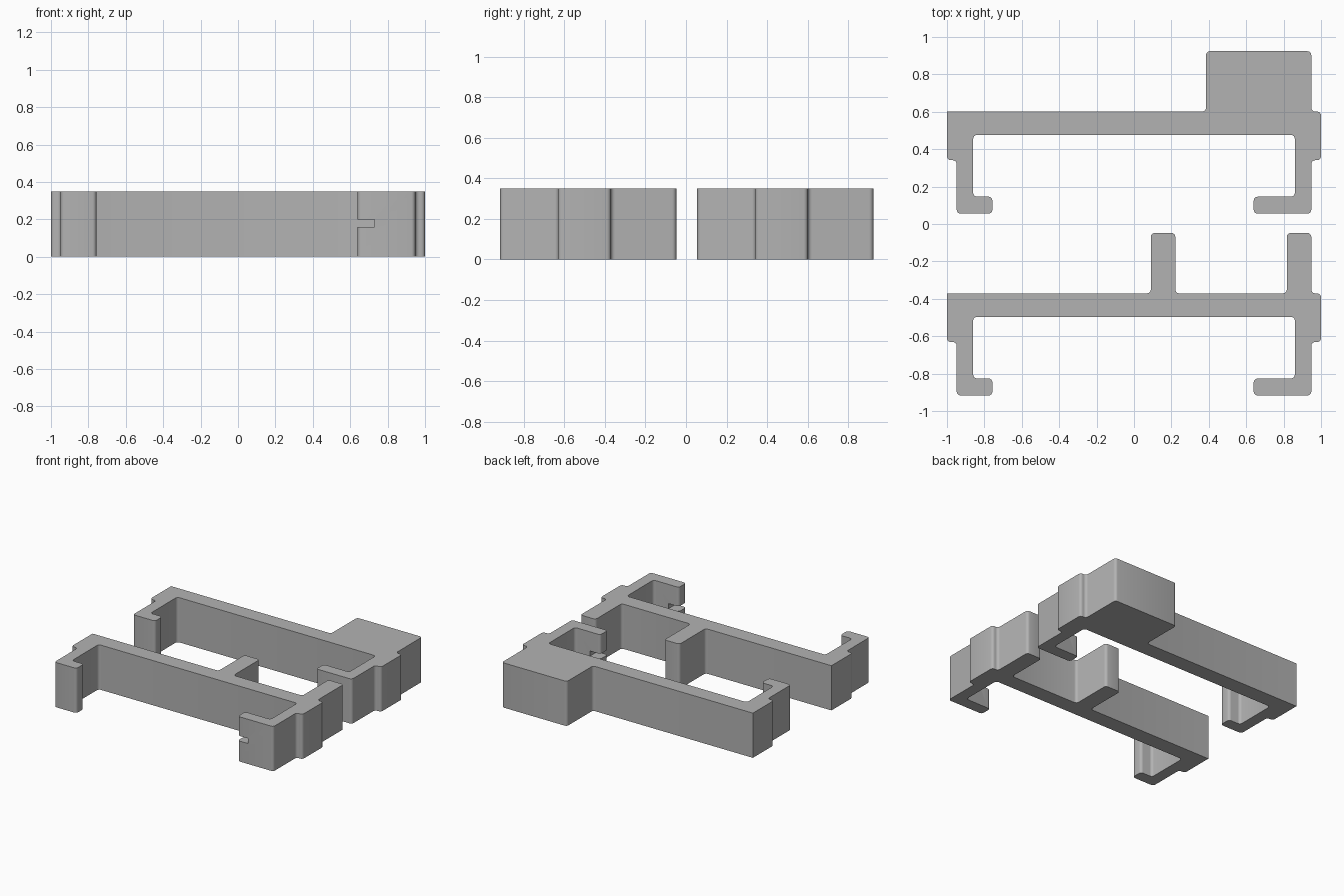
import bpy
import bmesh
from math import radians

HEIGHT = 0.35

cube = bpy.data.objects.get("Cube")
if cube:
    bpy.data.objects.remove(cube, do_unlink=True)

grey = bpy.data.materials.new("light grey plastic")
grey.use_nodes = True
colour = (0.45, 0.45, 0.45, 1)
grey.diffuse_color = colour
grey.node_tree.nodes["Principled BSDF"].inputs["Base Color"].default_value = colour


def hook(side, tip):
    """Side arm from the beam's back corner round the lip to the inner corner."""
    inner = side * 0.86
    outer = side * 0.948
    return [(side, 0), (side, -0.26), (outer, -0.26), (outer, -0.546),
            (tip, -0.546), (tip, -0.455), (inner, -0.455), (inner, -0.125)]


def extrude_profile(name, points, back_y):
    """Extrude a plan outline and round its upright edges."""
    bm = bmesh.new()
    face = bm.faces.new([bm.verts.new((x, y + back_y, 0)) for x, y in points])
    ret = bmesh.ops.extrude_face_region(bm, geom=[face])
    for v in ret["geom"]:
        if isinstance(v, bmesh.types.BMVert):
            v.co.z = HEIGHT
    bmesh.ops.recalc_face_normals(bm, faces=bm.faces)
    upright = [e for e in bm.edges if abs(e.verts[0].co.z - e.verts[1].co.z) > 0.1]
    # The beam's back left corner stays nearly square
    sharp = [e for e in upright if e.verts[0].co.x < -0.99
             and abs(e.verts[0].co.y - back_y) < 0.01]
    rounded = [e for e in upright if e not in sharp]
    bmesh.ops.bevel(bm, geom=rounded, offset=0.021, segments=4,
                    profile=0.5, affect='EDGES')
    mesh = bpy.data.meshes.new(name)
    bm.to_mesh(mesh)
    bm.free()
    mesh.materials.append(grey)
    obj = bpy.data.objects.new(name, mesh)
    bpy.context.collection.objects.link(obj)
    return obj


def cut_slot(obj, lip_y):
    """Cut the small slot through the left lip."""
    bpy.ops.mesh.primitive_cube_add(size=1, location=(0.665, lip_y, 0.18))
    cutter = bpy.context.object
    cutter.name = "slot_cutter"
    cutter.hide_render = True
    cutter.scale = (0.13, 0.2, 0.04)
    cutter.data.materials.append(grey)
    mod = obj.modifiers.new("slot", 'BOOLEAN')
    mod.operation = 'DIFFERENCE'
    mod.solver = 'EXACT'
    mod.object = cutter
    bpy.ops.object.select_all(action='DESELECT')
    obj.select_set(True)
    bpy.context.view_layer.objects.active = obj
    bpy.ops.object.modifier_apply(modifier=mod.name)
    bpy.data.objects.remove(cutter, do_unlink=True)
    bpy.ops.object.shade_smooth_by_angle(angle=radians(30))


def tab(x0, x1, depth):
    """Block standing out from the back of the beam."""
    return [(x0, 0), (x0, depth), (x1, depth), (x1, 0)]


def bracket(name, back_y, tabs):
    right = hook(-1, -0.757)
    left = hook(1, 0.64)
    outline = [right[0]] + tabs + left + right[:0:-1]
    obj = extrude_profile(name, outline, back_y)
    cut_slot(obj, back_y - 0.5)


# Rear bracket with a wide block, front bracket with two prongs
bracket("rear_bracket", 0.601, tab(0.385, 0.948, 0.323))
bracket("front_bracket", -0.371, tab(0.09, 0.221, 0.323) + tab(0.817, 0.948, 0.323))
